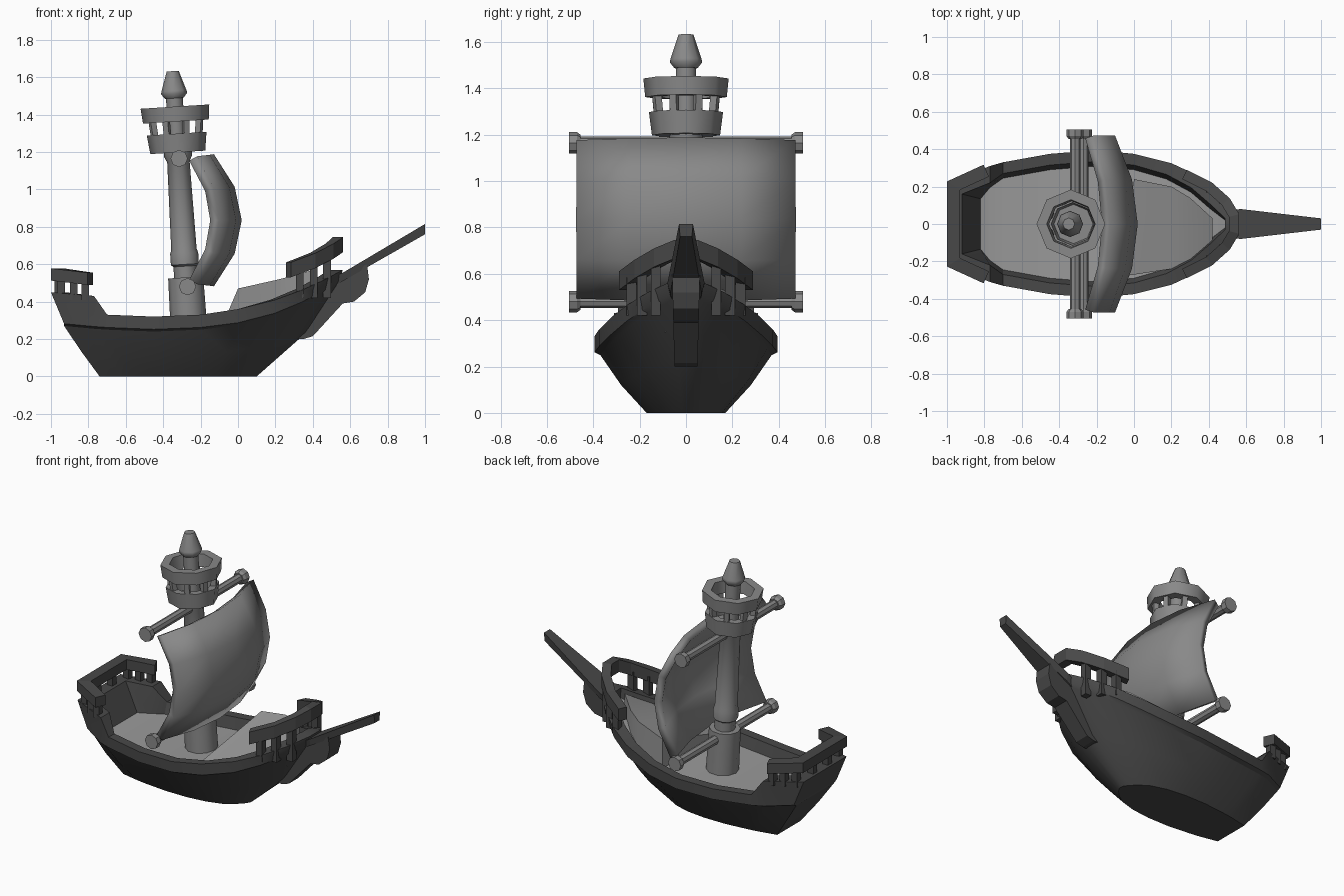
import bpy, bmesh, math
from mathutils import Vector, Matrix

start_cube = bpy.data.objects.get("Cube")
if start_cube:
    bpy.data.objects.remove(start_cube, do_unlink=True)


def material(name, value):
    m = bpy.data.materials.new(name)
    m.use_nodes = True
    colour = (value, value, value, 1)
    m.diffuse_color = colour
    m.node_tree.nodes["Principled BSDF"].inputs["Base Color"].default_value = colour
    return m


DARK = material("dark timber", 0.065)
MID = material("grey mast and cloth", 0.25)
LIGHT = material("pale deck", 0.32)


def build(name, verts, faces, mats, angle=None, rule=None):
    mesh = bpy.data.meshes.new(name)
    mesh.from_pydata([tuple(v) for v in verts], [], faces)
    for m in mats:
        mesh.materials.append(m)
    if rule:
        for p, idx in zip(mesh.polygons, rule):
            p.material_index = idx
    bm = bmesh.new()
    bm.from_mesh(mesh)
    bmesh.ops.recalc_face_normals(bm, faces=bm.faces)
    bm.to_mesh(mesh)
    bm.free()
    ob = bpy.data.objects.new(name, mesh)
    bpy.context.collection.objects.link(ob)
    if angle:
        bpy.ops.object.select_all(action='DESELECT')
        ob.select_set(True)
        bpy.context.view_layer.objects.active = ob
        bpy.ops.object.shade_smooth_by_angle(angle=math.radians(angle))
    return ob


def loft(name, rings, mat, closed=False, angle=None):
    """Skin equal rings; either cap the ends or join last to first."""
    n, count = len(rings[0]), len(rings)
    faces = []
    for r in range(count if closed else count - 1):
        a, b = r * n, (r + 1) % count * n
        faces += [(a + k, a + (k + 1) % n, b + (k + 1) % n, b + k) for k in range(n)]
    if not closed:
        faces += [tuple(range(n)), tuple(range((count - 1) * n, count * n))]
    return build(name, [v for ring in rings for v in ring], faces, [mat], angle)


def lathe(name, profile, sides, mat, matrix, closed=False, angle=None):
    turn = [2 * math.pi * k / sides for k in range(sides)]
    rings = [[matrix @ Vector((r * math.cos(t), r * math.sin(t), z)) for t in turn]
             for r, z in profile]
    return loft(name, rings, mat, closed, angle)


def beam(name, path, w, h, mat):
    """Square rail swept along a path, kept upright."""
    pts = [Vector(p) for p in path]
    rings = []
    for i, p in enumerate(pts):
        t_in = (p - pts[max(i - 1, 0)]).to_2d()
        t_out = (pts[min(i + 1, len(pts) - 1)] - p).to_2d()
        t = t_in.normalized() + t_out.normalized()
        t.normalize()
        ref = t_out if t_out.length else t_in
        side = Vector((-t.y, t.x, 0)) * w / 2 / max(t.dot(ref.normalized()), 0.6)
        up = Vector((0, 0, h / 2))
        rings.append([p + side + up, p - side + up, p - side - up, p + side - up])
    return loft(name, rings, mat)


def post(name, x, y, z0, z1, w, mat):
    return loft(name, [[(x + a * w / 2, y + b * w / 2, z) for a, b in
                        ((-1, -1), (1, -1), (1, 1), (-1, 1))] for z in (z0, z1)], mat)


# Hull: edge x, half width, band foot, band top, keel x, keel half width
stations = [(-1, .22, .27, .45, -.74, .12), (-.77, .31, .255, .43, -.62, .145),
            (-.7, .33, .25, .33, -.55, .155), (-.45, .375, .24, .32, -.4, .17),
            (-.2, .395, .25, .33, -.25, .17), (0, .375, .275, .36, -.12, .155),
            (.2, .325, .325, .41, -.02, .125), (.35, .255, .385, .465, .04, .085),
            (.47, .165, .445, .52, .08, .045), (.56, .06, .5, .57, .1, .015)]


def section(i):
    x, w, low, top, xb, wb = stations[i]
    bow = max(x, 0)
    stern = i == 0
    foot = x + .07 if stern else x - .03 * bow
    inner = x + .08 if stern else x - .13 * bow
    deck = x + .18 if stern else inner
    edge = max(w - .025, .04)
    lip = max(w - (.09 if i == 1 else .06), .03)
    return [(xb, wb, 0), ((xb + foot) / 2 + .09 * bow, (wb + edge) / 2 + .01, low * .48),
            (foot, edge, low), (foot, w, low + .012), (x, w, top),
            (inner, lip, top), (deck, max(lip - .025, .02), low + .01)]


verts, faces, rule = [], [], []
for i in range(len(stations)):
    half = section(i)
    verts += half + [(x, -y, z) for x, y, z in reversed(half)]
N = 14
for i in range(len(stations) - 1):
    a, b = i * N, (i + 1) * N
    for k in range(N):
        faces.append((a + k, a + (k + 1) % N, b + (k + 1) % N, b + k))
        rule.append(1 if k == 6 else 0)
for a in (0, (len(stations) - 1) * N):
    for k in range(6):
        faces.append((a + k, a + k + 1, a + N - 2 - k, a + N - 1 - k))
        rule.append(0)
build("hull", verts, faces, [DARK, LIGHT], 28, rule)

# Raised foredeck, sloping down to the right bulwark
ridge = [(0, .24, .47), (.2, .2, .515), (.3, .14, .54), (.42, .03, .575)]
gutter = [(-.06, -.28, .33), (.2, -.24, .385), (.3, -.19, .435), (.42, -.09, .5)]
loft("foredeck", [[r, g, (g[0], g[1], .25 + .1 * i / 3), (r[0], r[1], .25 + .1 * i / 3)]
                  for i, (r, g) in enumerate(zip(ridge, gutter))], LIGHT, angle=30)

# Stem and bowsprit
stem = [(.27, .2), (.35, .2), (.4, .215), (.56, .39), (.62, .4), (.68, .45), (.7, .52),
        (.69, .6), (.55, .55), (.42, .45)]
loft("stem", [[(x, s * (.045 + .025 * z), z) for x, z in stem] for s in (-1, 1)], DARK)
loft("bowsprit", [[(x, -w, hi), (x, w, hi), (x, w * .85, lo), (x, -w * .85, lo)]
                  for x, w, lo, hi in ((.49, .07, .47, .52), (.57, .08, .515, .56),
                                       (1, .03, .76, .815))], DARK)

# Stern railing
arm = [(-.79, .285, .522), (-.965, .205, .545)]
beam("stern_rail", arm + [(x, -y, z) for x, y, z in reversed(arm)], .07, .065, DARK)
for s in (-1, 1):
    for j, f in enumerate((.15, .5, .88)):
        x, y = -.79 - .175 * f, .285 - .08 * f
        post(f"stern_post_{j}_{s}", x, s * y, .41, .53, .04, DARK)
    post(f"transom_post_{s}", -.962, s * .075, .42, .53, .04, DARK)

# Bow railing
arc = [(.27, .265, .57), (.4, .2, .62), (.49, .12, .67), (.535, .045, .705)]
beam("bow_rail", arc + [(x, -y, z) for x, y, z in reversed(arc)], .055, .08, DARK)
for s in (-1, 1):
    for j, (x, y, z) in enumerate(((.33, .235, .585), (.405, .19, .615), (.475, .13, .65))):
        post(f"bow_post_{j}_{s}", x, s * y, .42, z, .042, DARK)

# Raked mast with collars and lookout
rake = Matrix.Translation((-.262, 0, .25)) @ Matrix.Rotation(-.063, 4, 'Y')
lathe("mast", [(.098, 0), (.094, .28), (.062, .28), (.062, .34), (.075, .35), (.075, .41),
               (.068, .43), (.06, .9), (.075, .93), (.075, .97), (.045, .98), (.045, 1.26)],
      10, MID, rake, angle=40)
lathe("mast_cap", [(.05, 1.24), (.07, 1.265), (.067, 1.28), (.032, 1.385)], 8, MID, rake, angle=50)
lathe("lookout_floor", [(.147, .95), (.16, 1.05), (.115, 1.05), (.105, .98), (.05, .98), (.05, .95)],
      8, MID, rake, closed=True, angle=50)
lathe("lookout_rim", [(.176, 1.115), (.184, 1.195), (.13, 1.195), (.122, 1.115)],
      8, MID, rake, closed=True, angle=50)
for k in range(8):
    t = math.pi * (k + .5) / 4
    tilt = (rake @ Matrix.Rotation(t, 4, 'Z') @ Matrix.Translation((.127, 0, 1.03))
            @ Matrix.Rotation(.1, 4, 'Y') @ Matrix.Rotation(math.pi / 4, 4, 'Z'))
    lathe(f"lookout_baluster_{k}", [(.022, 0), (.022, .1)], 4, MID, tilt)

# Yards with end knobs
for name, x, z in (("upper", -.315, 1.165), ("lower", -.27, .48)):
    turn = Matrix.Translation((x, 0, z)) @ Matrix.Rotation(math.pi / 2, 4, 'X')
    lathe(name + "_yard", [(.028, -.48), (.028, .48)], 8, MID, turn)
    for s in (-1, 1):
        lathe(f"{name}_yard_knob_{s}", [(.035, s * .455), (.046, s * .47), (.046, s * .505)],
              8, MID, turn)

# Billowing sail
COLS, ROWS = 4, 4
verts, faces = [], []
for r in range(ROWS + 1):
    v = r / ROWS
    for c in range(COLS + 1):
        u = 2 * c / COLS - 1
        bulge = 1 - (2 * v - 1) ** 2
        x = -.24 + .115 * bulge + (.09 + .03 * bulge) * (1 - u * u)
        verts.append((x, u * .465, .505 + .66 * v + .01 * (1 - u * u) * (2 * v - 1)))
W = COLS + 1
for r in range(ROWS):
    faces += [(r * W + c, r * W + c + 1, r * W + W + c + 1, r * W + W + c) for c in range(COLS)]
sail = build("sail", verts, faces, [MID], 50)
cloth = sail.modifiers.new("thickness", 'SOLIDIFY')
cloth.thickness = .05
cloth.offset = 0
